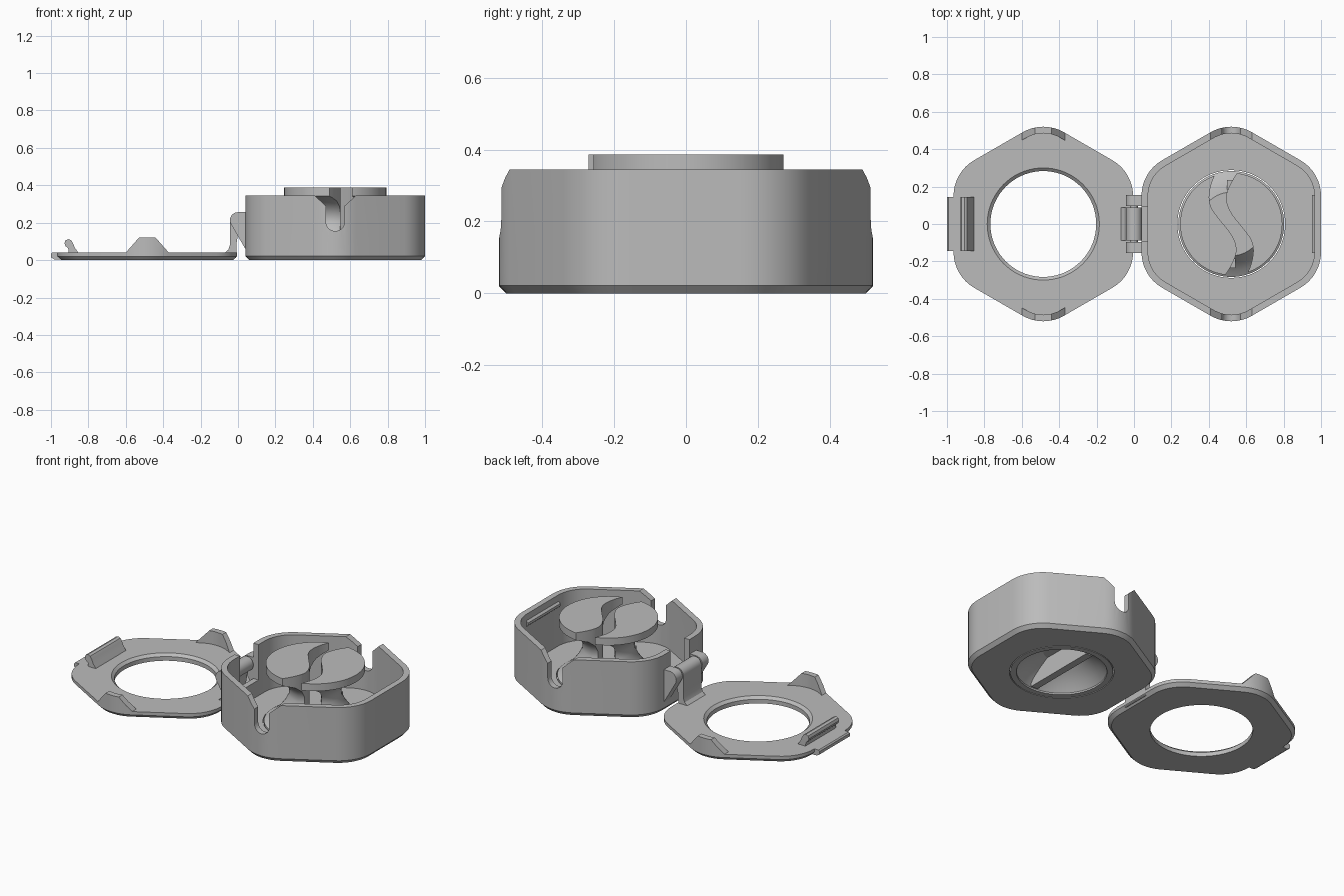
import bpy, bmesh
from math import sin, cos, pi, radians

old = bpy.data.objects.get("Cube")
if old:
    bpy.data.objects.remove(old, do_unlink=True)

grey = bpy.data.materials.new("plain_grey")
grey.use_nodes = True
colour = (0.5, 0.5, 0.5, 1)
grey.diffuse_color = colour
grey.node_tree.nodes["Principled BSDF"].inputs["Base Color"].default_value = colour

BOX_X, LID_X = 0.52, -0.485
APOTHEM, CORNER, WALL = 0.48, 0.22, 0.035
BOX_TOP, LID_TOP = 0.345, 0.04


def loft(name, rings):
    """Closed solid through rings of equal point count."""
    bm = bmesh.new()
    loops = [[bm.verts.new(p) for p in ring] for ring in rings]
    n = len(loops[0])
    for a, b in zip(loops, loops[1:]):
        for i in range(n):
            j = (i + 1) % n
            bm.faces.new((a[i], a[j], b[j], b[i]))
    bm.faces.new(loops[0][::-1])
    bm.faces.new(loops[-1])
    bmesh.ops.recalc_face_normals(bm, faces=bm.faces)
    mesh = bpy.data.meshes.new(name)
    bm.to_mesh(mesh)
    bm.free()
    mesh.materials.append(grey)
    obj = bpy.data.objects.new(name, mesh)
    bpy.context.collection.objects.link(obj)
    return obj


def hex_ring(cx, z, inset=0):
    """Rounded hexagon with corners toward the front and back."""
    r = CORNER - inset
    d = (APOTHEM - CORNER) / cos(pi / 6)
    ring = []
    for k in range(6):
        mid = pi / 6 + k * pi / 3
        for s in range(9):
            a = mid + (s / 8 - 0.5) * pi / 3
            ring.append((cx + d * cos(mid) + r * cos(a), d * sin(mid) + r * sin(a), z))
    return ring


def circle(cx, r, z, n=72):
    return [(cx + r * cos(2 * pi * i / n), r * sin(2 * pi * i / n), z) for i in range(n)]


def turned(name, cx, profile):
    return loft(name, [circle(cx, r, z) for r, z in profile])


def extrude_y(name, profile, y0, y1):
    return loft(name, [[(x, y, z) for x, z in profile] for y in (y0, y1)])


def arc(cx, cz, r, start, end, n=14):
    angles = [radians(start + (end - start) * i / n) for i in range(n + 1)]
    return [(cx + r * cos(a), cz + r * sin(a)) for a in angles]


def rect(x0, x1, z0, z1):
    return [(x0, z0), (x1, z0), (x1, z1), (x0, z1)]


def boolean(obj, tool, operation="DIFFERENCE"):
    mod = obj.modifiers.new("cut", "BOOLEAN")
    mod.operation, mod.object, mod.solver = operation, tool, "EXACT"
    bpy.context.view_layer.objects.active = obj
    bpy.ops.object.modifier_apply(modifier=mod.name)
    bpy.data.objects.remove(tool, do_unlink=True)


def rounded(points, passes=3):
    """Corner-cutting smoothing of an open path."""
    for _ in range(passes):
        out = [points[0]]
        for (ax, ay), (bx, by) in zip(points, points[1:]):
            out += [(ax * .75 + bx * .25, ay * .75 + by * .25),
                    (ax * .25 + bx * .75, ay * .25 + by * .75)]
        points = out + [points[-1]]
    return points


# Box: chamfered shell with a round opening in its floor
box = loft("box", [hex_ring(BOX_X, 0, 0.02), hex_ring(BOX_X, 0.022), hex_ring(BOX_X, BOX_TOP)])
boolean(box, loft("cavity", [hex_ring(BOX_X, z, WALL) for z in (0.035, 0.5)]))
boolean(box, turned("floor_hole", BOX_X, [(0.288, -0.1), (0.288, 0.1)]))

# Funnel notches at the front and back corners, and the hinge gap
notch = [(BOX_X + 0.11, 0.45), (BOX_X + 0.11, BOX_TOP), (BOX_X + 0.05, 0.29)]
notch += arc(BOX_X, 0.205, 0.05, 0, -180)
notch += [(BOX_X - 0.05, 0.29), (BOX_X - 0.11, BOX_TOP), (BOX_X - 0.11, 0.45)]
boolean(box, extrude_y("notch", notch, -0.7, 0.7))
boolean(box, extrude_y("hinge_gap", rect(-0.05, 0.1, 0.13, 0.45), -0.09, 0.09))

# Catch ridge on the inner wall opposite the hinge
extrude_y("catch_ridge", [(0.97, 0.265), (0.953, 0.28), (0.953, 0.295), (0.97, 0.31)], -0.155, 0.155)

# Spool: flanged, waisted core with a recessed grip underneath
spool = turned("spool", BOX_X, [
    (0.283, 0), (0.283, 0.04), (0.25, 0.06), (0.21, 0.095), (0.17, 0.15), (0.145, 0.2),
    (0.145, 0.24), (0.165, 0.28), (0.205, 0.315), (0.273, 0.343), (0.273, 0.387)])
boolean(spool, turned("grip_recess", BOX_X, [
    (0.25, -0.02), (0.25, 0.01), (0.215, 0.05), (0.16, 0.09), (0.1, 0.125)]))
extrude_y("grip_bar", rect(BOX_X - 0.022, BOX_X + 0.022, 0.004, 0.13), -0.235, 0.235)

# S-shaped slot through the spool head
edge = rounded([(-0.065, 0.31), (-0.115, 0.2), (-0.12, 0.1), (-0.06, 0.02),
                (0.0, -0.05), (0.035, -0.13), (0.01, -0.21), (-0.05, -0.3)])
outline = [(BOX_X + x, y) for x, y in edge] + [(BOX_X - x, -y) for x, y in edge]
boolean(spool, loft("slot", [[(x, y, z) for x, y in outline] for z in (0.15, 0.5)]))

# Lid: chamfered plate with a bevelled round window
lid = loft("lid", [hex_ring(LID_X, 0, 0.02), hex_ring(LID_X, 0.02), hex_ring(LID_X, LID_TOP)])
boolean(lid, turned("window", LID_X, [(0.283, -0.1), (0.283, 0.025), (0.3, 0.0401), (0.3, 0.1)]))

# Lugs that fill the box notches: curved wall pieces with sloped ends
for side, label in ((1, "back"), (-1, "front")):
    lug = loft(label + "_lug", [hex_ring(LID_X, z) for z in (0.03, 0.12)])
    boolean(lug, loft("lug_inside", [hex_ring(LID_X, z, WALL) for z in (0.0, 0.2)]))
    wedge = [(LID_X + x, z) for x, z in
             ((-0.115, 0.025), (-0.115, 0.04), (-0.04, 0.125), (0.04, 0.125), (0.115, 0.04), (0.115, 0.025))]
    boolean(lug, extrude_y("wedge", wedge, 0.35 * side, 0.6 * side), "INTERSECT")

# Snap hook and thumb tab at the free end of the lid
hook = [(-0.853, 0.035), (-0.857, 0.045), (-0.872, 0.065), (-0.882, 0.09), (-0.892, 0.106), (-0.907, 0.112),
        (-0.922, 0.106), (-0.928, 0.09), (-0.922, 0.075), (-0.908, 0.062), (-0.904, 0.035)]
extrude_y("snap_hook", hook, -0.145, 0.145)
tab = [(-0.94, 0.003), (-0.98, 0.003), (-1.0, 0.015), (-1.0, 0.033), (-0.993, LID_TOP), (-0.94, LID_TOP)]
extrude_y("thumb_tab", tab, -0.145, 0.145)

# Hinge: two knuckles on the box and one arm rising from the lid
knuckle = arc(0, 0.213, 0.043, 90, 215) + [(0.045, 0.05), (0.045, 0.256)]
for side, label in ((1, "back"), (-1, "front")):
    extrude_y(label + "_knuckle", knuckle, 0.095 * side, 0.155 * side)
arm = arc(0, 0.213, 0.043, -40, 180) + [
    (-0.043, 0.08), (-0.052, 0.055), (-0.07, 0.04), (-0.07, 0.01), (-0.01, 0.01), (-0.008, 0.09), (0.005, 0.165)]
extrude_y("hinge_arm", arm, -0.087, 0.087)
extrude_y("hinge_pin", arc(0, 0.213, 0.022, 0, 345, 15), -0.15, 0.15)

# Smooth curved walls, keep edges sharp
for obj in bpy.data.objects:
    if obj.type == "MESH" and grey.name in obj.data.materials:
        bpy.ops.object.select_all(action="DESELECT")
        obj.select_set(True)
        bpy.context.view_layer.objects.active = obj
        bpy.ops.object.shade_smooth_by_angle(angle=radians(30))
